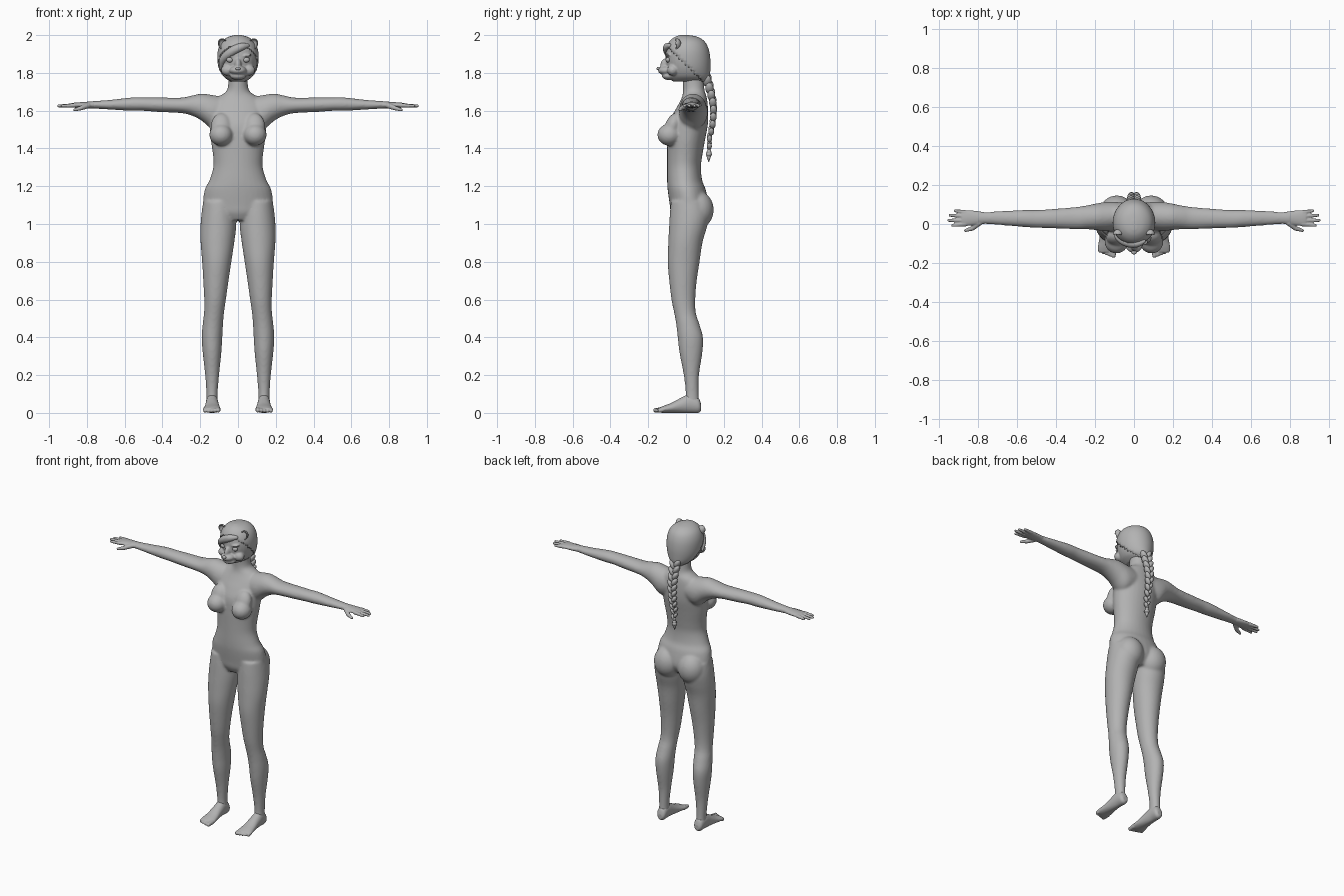
import bpy, bmesh, math
from mathutils import Vector, Matrix

cube = bpy.data.objects.get("Cube")
if cube:
    bpy.data.objects.remove(cube)

grey = bpy.data.materials.new("plain grey")
grey.use_nodes = True
grey.diffuse_color = (0.45, 0.45, 0.45, 1)
grey.node_tree.nodes["Principled BSDF"].inputs["Base Color"].default_value = grey.diffuse_color

ORDER = {"X": lambda t, u, v: (t, u, v),
         "Y": lambda t, u, v: (u, t, v),
         "Z": lambda t, u, v: (u, v, t)}


def spline(rows, steps=5):
    """Catmull-Rom interpolation of whole rows."""
    rows = [Vector(r) for r in rows]
    for i in range(len(rows) - 1):
        a, b, c, d = (rows[min(max(i + k, 0), len(rows) - 1)] for k in (-1, 0, 1, 2))
        for k in range(steps):
            t = k / steps
            yield b + (c - a) * (t / 2) + (a * 2 - b * 5 + c * 4 - d) * (t * t / 2) \
                + (b * 3 - a - c * 3 + d) * (t ** 3 / 2)
    yield rows[-1]


def loft(bm, rows, axis, side=1, n=32):
    """Skin of ellipses; each row is position, u min, u max, v min, v max."""
    rings = []
    for t, u0, u1, v0, v1 in spline(rows):
        ring = []
        for k in range(n):
            a = math.tau * k / n
            u = (u0 + u1) / 2 + (u1 - u0) / 2 * math.cos(a)
            v = (v0 + v1) / 2 + (v1 - v0) / 2 * math.sin(a)
            x, y, z = ORDER[axis](t, u, v)
            ring.append(bm.verts.new((x * side, y, z)))
        rings.append(ring)
    for a, b in zip(rings, rings[1:]):
        for k in range(n):
            j = (k + 1) % n
            bm.faces.new((a[k], a[j], b[j], b[k]))
    bm.faces.new(rings[0])
    bm.faces.new(rings[-1])


def ball(bm, centre, radii, tilt=0, axis="Y"):
    m = Matrix.Translation(centre) @ Matrix.Rotation(tilt, 4, axis) @ Matrix.Diagonal((*radii, 1))
    return bmesh.ops.create_uvsphere(bm, u_segments=24, v_segments=16, radius=1, matrix=m)["verts"]


def capsule(bm, p, q, r0, r1):
    p, q = Vector(p), Vector(q)
    m = Matrix.Translation((p + q) / 2) @ (q - p).to_track_quat("Z", "Y").to_matrix().to_4x4()
    bmesh.ops.create_cone(bm, cap_ends=True, segments=16, radius1=r0, radius2=r1,
                          depth=(q - p).length, matrix=m)
    ball(bm, p, (r0,) * 3)
    ball(bm, q, (r1,) * 3)


def finish(name, bm, voxel=0, smooth=0):
    bmesh.ops.recalc_face_normals(bm, faces=bm.faces)
    for f in bm.faces:
        f.smooth = True
    mesh = bpy.data.meshes.new(name)
    bm.to_mesh(mesh)
    bm.free()
    mesh.materials.append(grey)
    ob = bpy.data.objects.new(name, mesh)
    bpy.context.collection.objects.link(ob)
    if voxel:
        mod = ob.modifiers.new("fuse", "REMESH")
        mod.mode, mod.voxel_size, mod.use_smooth_shade = "VOXEL", voxel, True
    if smooth:
        mod = ob.modifiers.new("soften", "SMOOTH")
        mod.factor, mod.iterations = 0.5, smooth
    return ob


# Body: torso, arms and legs fused into one skin
torso = [(1.02, .1, -.06, .08), (1.06, .165, -.08, .11), (1.1, .185, -.086, .12),
         (1.18, .177, -.097, .105), (1.23, .152, -.1, .086), (1.3, .131, -.1, .079),
         (1.36, .132, -.1, .086), (1.44, .143, -.1, .1), (1.52, .15, -.095, .115),
         (1.58, .155, -.07, .118), (1.63, .15, -.042, .115), (1.67, .11, -.022, .11),
         (1.7, .064, -.016, .1), (1.74, .052, -.016, .095), (1.8, .052, -.02, .09)]
arm = [(.06, -.02, .11, 1.52, 1.67), (.13, -.037, .115, 1.5, 1.682), (.19, -.032, .106, 1.545, 1.69),
       (.24, -.027, .096, 1.572, 1.681), (.3, -.027, .087, 1.587, 1.669), (.42, -.022, .077, 1.593, 1.67),
       (.5, -.02, .072, 1.599, 1.67), (.56, -.016, .072, 1.599, 1.67), (.68, -.006, .067, 1.606, 1.657),
       (.76, 0, .061, 1.611, 1.651), (.81, 0, .06, 1.612, 1.648)]
leg = [(1.12, .012, .184, -.08, .11), (1.05, .01, .194, -.086, .124), (.98, .01, .199, -.09, .11),
       (.9, .02, .198, -.094, .087), (.8, .035, .19, -.097, .072), (.7, .05, .184, -.089, .057),
       (.6, .064, .179, -.077, .049), (.53, .074, .18, -.063, .052), (.47, .079, .187, -.052, .071),
       (.4, .083, .192, -.044, .09), (.32, .088, .187, -.035, .087), (.2, .1, .174, -.012, .069),
       (.1, .108, .167, -.002, .067), (.04, .106, .168, -.012, .072)]
bm = bmesh.new()
loft(bm, [(z, -w, w, f, b) for z, w, f, b in torso], "Z")
for s in (1, -1):
    loft(bm, arm, "X", s)
    loft(bm, leg, "Z", s)
    ball(bm, (s * .088, .062, 1.075), (.088, .085, .1))
    ball(bm, (s * .09, -.088, 1.472), (.062, .064, .058))
    ball(bm, (s * .088, -.07, 1.52), (.055, .04, .07), -.35, "X")
finish("body", bm, .007, 10)

# Hands and feet
palm = [(.76, .002, .059, 1.612, 1.65), (.81, -.005, .067, 1.613, 1.646),
        (.86, -.01, .071, 1.615, 1.643), (.885, -.007, .066, 1.618, 1.639)]
fingers = [(.06, .068, .917), (.04, .045, .944), (.018, .019, .95), (-.001, -.007, .93)]
foot = [(.08, .12, .152, .012, .045), (.065, .107, .166, 0, .08), (.02, .105, .17, 0, .1),
        (-.03, .101, .173, 0, .078), (-.08, .095, .179, 0, .052), (-.12, .091, .186, 0, .037),
        (-.145, .097, .183, .002, .026)]
for s, side in ((1, "left"), (-1, "right")):
    bm = bmesh.new()
    loft(bm, palm, "X", s)
    for root, tip, reach in fingers:
        capsule(bm, (s * .865, root, 1.628), (s * reach, tip, 1.625), .0115, .008)
    capsule(bm, (s * .795, .005, 1.627), (s * .83, -.023, 1.614), .015, .012)
    capsule(bm, (s * .83, -.023, 1.614), (s * .865, -.033, 1.604), .012, .008)
    finish(side + "_hand", bm, .004, 2)

    bm = bmesh.new()
    loft(bm, foot, "Y", s)
    for i in range(5):
        r = .014 - .0012 * i
        x = s * (.105 + .0175 * i)
        capsule(bm, (x, -.125, r + .003), (x, -.162 + .0055 * i, r), r, r * .85)
    finish(side + "_foot", bm, .004, 2)

# Head with muzzle, jaw and brow
skull = [(1.755, .042, -.07, .105), (1.78, .075, -.088, .119), (1.82, .095, -.1, .123),
         (1.87, .103, -.108, .123), (1.92, .1, -.104, .115), (1.96, .083, -.085, .096),
         (1.984, .052, -.058, .062), (1.994, .014, -.03, .015)]
skull = [(z, -w, w, f, b) for z, w, f, b in skull]
bm = bmesh.new()
loft(bm, skull, "Z")
ball(bm, (0, -.102, 1.813), (.046, .047, .025))
ball(bm, (0, -.09, 1.784), (.042, .038, .022))
ball(bm, (0, -.105, 1.845), (.018, .03, .035), -.5, "X")
for s in (1, -1):
    ball(bm, (s * .045, -.093, 1.892), (.028, .018, .008), s * -.2)
    ball(bm, (s * .055, -.07, 1.815), (.035, .03, .03))
finish("head", bm, .005, 4)

bm = bmesh.new()
ball(bm, (0, -.146, 1.823), (.014, .01, .009))
finish("nose", bm)

for s, side in ((1, "left"), (-1, "right")):
    bm = bmesh.new()
    ball(bm, (s * .044, -.095, 1.869), (.018, .013, .014), s * -.15)
    finish(side + "_eye", bm)
    # Cupped ears, open to the front
    bm = bmesh.new()
    ball(bm, (s * .079, -.05, 1.952), (.026, .024, .032), s * .5)
    bmesh.ops.delete(bm, geom=[v for v in bm.verts if v.co.y < -.056], context="VERTS")
    ear = finish(side + "_ear", bm)
    mod = ear.modifiers.new("rim", "SOLIDIFY")
    mod.thickness, mod.offset = .006, -1

# Hair cap: the skull shell above a sloping hairline
bm = bmesh.new()
loft(bm, skull, "Z", n=48)
low = [f for f in bm.faces if sum(f.calc_center_median().yz) < 1.845]
bmesh.ops.delete(bm, geom=low, context="FACES")
cap = finish("hair_cap", bm)
mod = cap.modifiers.new("thickness", "SOLIDIFY")
mod.thickness, mod.offset = .006, 1

# Fringe swept across the brow
fringe = [(.05, -.088, 1.945, .012), (.01, -.1, 1.935, .022), (-.04, -.092, 1.908, .024),
          (-.08, -.065, 1.87, .02), (-.094, -.04, 1.82, .007)]
bm = bmesh.new()
points = list(spline(fringe, 6))
for a, b in zip(points, points[1:]):
    capsule(bm, a[:3], b[:3], a[3], b[3])
finish("fringe", bm, .005, 5)

# Braid: mirrored tilted strands that taper down to a tied tuft
bm = bmesh.new()
count = 10
for i in range(count):
    t = i / (count - 1)
    size = 1 - .45 * t
    z = 1.765 - .345 * t
    y = .112 + .028 * math.sin(math.pi * min(t * 1.1, 1)) + .012 * t
    for s in (1, -1):
        ball(bm, (s * .016 * size, y, z - s * .008), (.018 * size, .023 * size, .034 * size), s * .55)
finish("braid", bm)

bm = bmesh.new()
ball(bm, (0, .123, 1.402), (.011, .012, .008))
capsule(bm, (0, .123, 1.395), (0, .121, 1.37), .008, .016)
capsule(bm, (0, .121, 1.37), (0, .12, 1.332), .016, .003)
finish("braid_tuft", bm)
